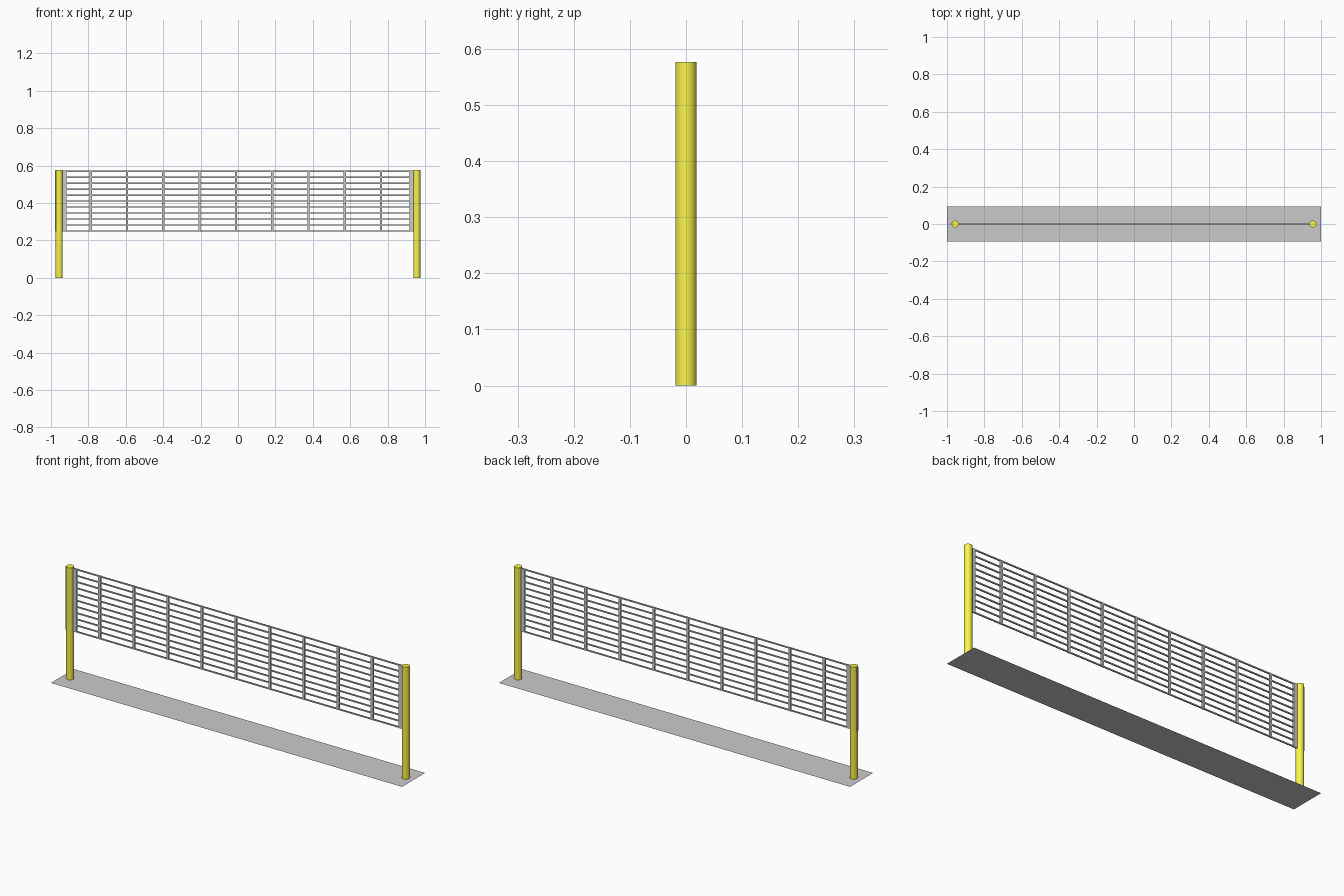
import bpy, bmesh
from mathutils import Matrix

if "Cube" in bpy.data.objects:
    bpy.data.objects.remove(bpy.data.objects["Cube"])

yellow = bpy.data.materials.new("yellow_paint")
yellow.diffuse_color = (0.95, 0.91, 0.07, 1)
yellow.use_nodes = True
yellow.node_tree.nodes["Principled BSDF"].inputs["Base Color"].default_value = yellow.diffuse_color

Z0, Z1 = 0.247, 0.573      # net bottom and top
POST_X, POST_R, POST_H = 0.956, 0.0188, 0.577


def finish(bm, name):
    mesh = bpy.data.meshes.new(name)
    bm.to_mesh(mesh)
    bm.free()
    obj = bpy.data.objects.new(name, mesh)
    bpy.context.collection.objects.link(obj)
    return obj


def add_box(bm, centre, size):
    m = Matrix.Translation(centre) @ Matrix.Diagonal((*size, 1))
    bmesh.ops.create_cube(bm, size=1, matrix=m)


# Flat ground strip
bm = bmesh.new()
bmesh.ops.create_grid(bm, x_segments=1, y_segments=1, size=1,
                      matrix=Matrix.Diagonal((1, 0.0935, 1, 1)))
finish(bm, "ground_strip")

# Round posts
for side, name in ((-1, "left_post"), (1, "right_post")):
    bpy.ops.mesh.primitive_cylinder_add(
        vertices=24, radius=POST_R, depth=POST_H,
        location=(side * POST_X, 0, POST_H / 2))
    post = bpy.context.object
    post.name = name
    post.data.materials.append(yellow)
    bpy.ops.object.shade_smooth_by_angle()

# Horizontal net cords
bm = bmesh.new()
cord = 0.006
for i in range(11):
    z = Z0 + cord / 2 + i * (Z1 - Z0 - cord) / 10
    add_box(bm, (-0.008, 0, z), (1.926, cord, cord))
finish(bm, "net_horizontal_cords")

# Vertical net cords; the outermost sit in the posts
bm = bmesh.new()
for i in range(11):
    add_box(bm, (-0.9735 + 0.194 * (i - 0.04 * (0 < i < 10)), 0, (Z0 + Z1) / 2),
            (0.012, 0.008, Z1 - Z0))
finish(bm, "net_vertical_cords")

# Side bands next to the posts
bm = bmesh.new()
for side in (-1, 1):
    add_box(bm, (side * 0.928, 0, (Z0 + Z1) / 2), (0.021, 0.008, Z1 - Z0))
finish(bm, "net_side_bands")
